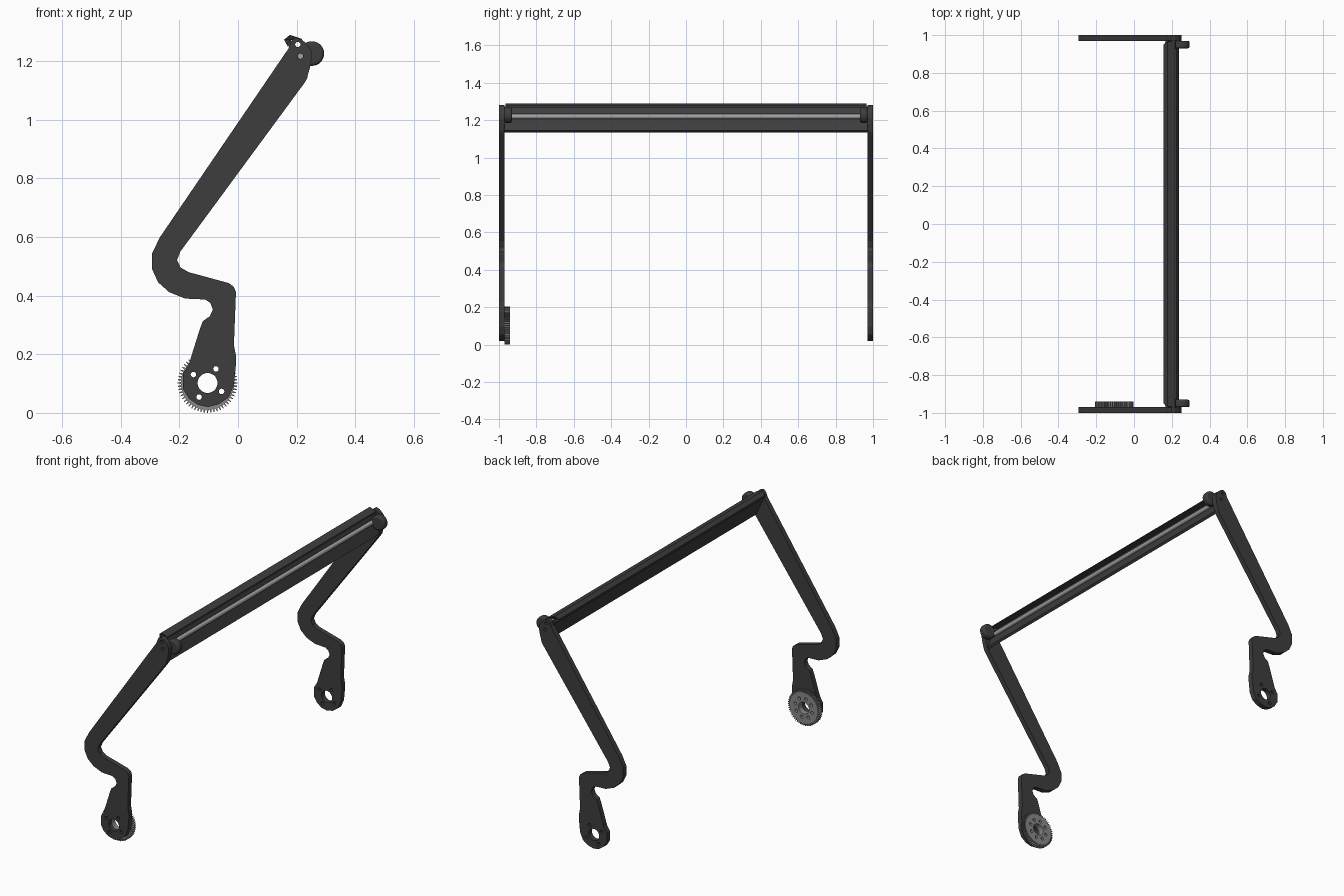
import bpy, math

if "Cube" in bpy.data.objects:
    bpy.data.objects.remove(bpy.data.objects["Cube"])


def material(name, value):
    m = bpy.data.materials.new(name)
    m.diffuse_color = (value, value, value, 1)
    m.use_nodes = True
    m.node_tree.nodes["Principled BSDF"].inputs["Base Color"].default_value = m.diffuse_color
    return m


BLACK = material("black paint", 0.047)
STEEL = material("gear steel", 0.25)
SILVER = material("silver rod", 0.36)


def ring(cx, cz, r, n=20):
    return [(cx + r * math.cos(2 * math.pi * i / n),
             cz + r * math.sin(2 * math.pi * i / n)) for i in range(n)]


def plate(name, outlines, y0, y1, mat):
    """Extrude filled x-z outlines (later ones are holes) from y0 to y1."""
    curve = bpy.data.curves.new(name + "_profile", 'CURVE')
    curve.dimensions = '2D'
    curve.fill_mode = 'BOTH'
    curve.extrude = (y1 - y0) / 2
    for pts in outlines:
        s = curve.splines.new('POLY')
        s.points.add(len(pts) - 1)
        for p, (x, z) in zip(s.points, pts):
            p.co = (x, z, 0, 1)
        s.use_cyclic_u = True
    tmp = bpy.data.objects.new(name + "_tmp", curve)
    bpy.context.scene.collection.objects.link(tmp)
    bpy.context.view_layer.update()
    mesh = bpy.data.meshes.new_from_object(
        tmp.evaluated_get(bpy.context.evaluated_depsgraph_get()))
    bpy.data.objects.remove(tmp)
    mesh.materials.clear()
    mesh.materials.append(mat)
    for p in mesh.polygons:
        p.use_smooth = False
        p.material_index = 0
    ob = bpy.data.objects.new(name, mesh)
    ob.rotation_euler.x = math.pi / 2
    ob.location.y = (y0 + y1) / 2
    bpy.context.scene.collection.objects.link(ob)
    return ob


def cylinder(name, x, y, z, r, depth, mat, n, bevel=0):
    bpy.ops.mesh.primitive_cylinder_add(vertices=n, radius=r, depth=depth,
                                        location=(x, y, z),
                                        rotation=(math.pi / 2, 0, 0))
    ob = bpy.context.object
    ob.name = name
    ob.data.materials.append(mat)
    if bevel:
        b = ob.modifiers.new("round_edges", 'BEVEL')
        b.width, b.segments = bevel, 3
        b.limit_method = 'ANGLE'
    bpy.ops.object.shade_smooth_by_angle(angle=math.radians(40))
    return ob


# Crooked side arms with pivot eye and mounting holes
arm = [(.172, 1.243), (-.266, .60), (-.293, .545), (-.293, .49), (-.273, .446),
       (-.235, .412), (-.18, .39), (-.112, .387), (-.094, .375), (-.086, .352),
       (-.096, .33), (-.12, .313), (-.13, .287), (-.168, .165), (-.187, .135),
       (-.187, .08), (-.167, .048), (-.136, .027), (-.102, .02), (-.064, .03),
       (-.032, .053), (-.014, .095), (-.007, .165), (-.007, .195), (-.014, .23),
       (-.007, .412), (-.014, .43), (-.032, .443), (-.168, .48), (-.196, .496),
       (-.208, .522), (-.197, .55), (.224, 1.122), (.234, 1.137), (.246, 1.18),
       (.252, 1.212), (.25, 1.235), (.238, 1.255), (.218, 1.274), (.197, 1.281),
       (.182, 1.27)]
CX, CZ = -0.104, 0.102
bolts = []
for k in range(4):
    a = math.radians(149 + 90 * k)
    bolts.append((CX + .056 * math.cos(a), CZ + .056 * math.sin(a)))
eye = [ring(CX, CZ, .034, 28)] + [ring(x, z, .0095, 14) for x, z in bolts]
tip = [ring(.204, 1.257, .009, 14), ring(.213, 1.217, .009, 14)]
plate("front_arm", [arm] + eye + tip, -1.0, -.97, BLACK)
plate("back_arm", [arm] + eye + tip, .97, 1.0, BLACK)

# Toothed gear on the inner face of the front arm
TEETH = 56
teeth = []
for i in range(TEETH):
    for offset, r in ((-.3, .091), (-.14, .102), (.14, .102), (.3, .091)):
        a = 2 * math.pi * (i + offset) / TEETH
        teeth.append((CX + r * math.cos(a), CZ + r * math.sin(a)))
extra = []
for k in range(4):
    a = math.radians(104 + 90 * k)
    extra.append(ring(CX + .056 * math.cos(a), CZ + .056 * math.sin(a), .009, 14))
plate("gear", [teeth] + eye + extra, -.97, -.94, STEEL)

# Slanted cross bar and its folded top lip
plate("cross_bar", [[(.168, 1.262), (.18, 1.272), (.237, 1.144), (.226, 1.135)]],
      -.975, .975, BLACK)
lip = plate("bar_lip", [[(.157, 1.273), (.177, 1.29), (.218, 1.276),
                         (.22, 1.268), (.18, 1.272), (.17, 1.25)]],
            -.965, .965, BLACK)
# Chamfer the lip's outer corners
for v in lip.data.vertices:
    if v.co.x < .16:
        v.co.z *= .95 / .965

# Rod along the bar with a round knob at each end
cylinder("rod", .212, 0, 1.219, .0125, 1.96, SILVER, 16)
for side, label in ((-1, "front"), (1, "back")):
    cylinder(label + "_knob", .252, side * .95, 1.226, .042, .04, BLACK, 32, .01)
